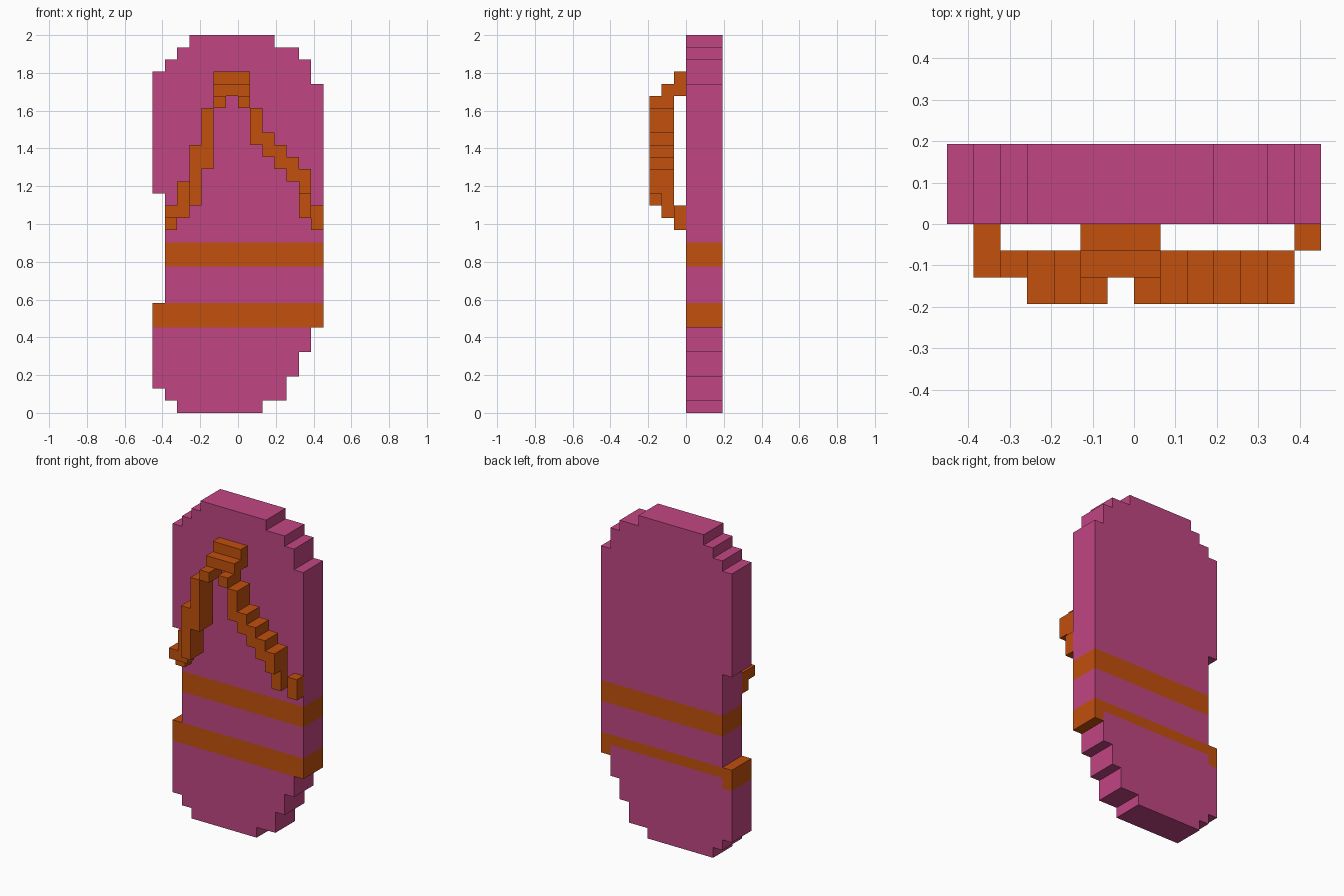
import bpy, bmesh

if "Cube" in bpy.data.objects:
    bpy.data.objects.remove(bpy.data.objects["Cube"], do_unlink=True)

U = 2 / 31                      # one block
W, D = 14, 6                    # blocks across and deep


def material(name, color):
    m = bpy.data.materials.new(name)
    m.use_nodes = True
    m.diffuse_color = color
    m.node_tree.nodes["Principled BSDF"].inputs["Base Color"].default_value = color
    return m


PINK = material("pink", (0.533, 0.061, 0.223, 1))
ORANGE = material("orange", (0.539, 0.080, 0.004, 1))


def block_object(name, cells, mats):
    """Skin a {(x, y, z): material index} block set with its outer faces only."""
    bm = bmesh.new()
    for cell, mat in cells.items():
        for axis in range(3):
            for side in (0, 1):
                near = list(cell)
                near[axis] += 2 * side - 1
                if tuple(near) in cells:
                    continue
                a, b = (axis + 1) % 3, (axis + 2) % 3
                corners = []
                for da, db in ((0, 0), (1, 0), (1, 1), (0, 1)):
                    p = list(cell)
                    p[axis] += side
                    p[a] += da
                    p[b] += db
                    corners.append(bm.verts.new(((p[0] - W / 2) * U,
                                                 (p[1] - D / 2) * U, p[2] * U)))
                if not side:
                    corners.reverse()
                bm.faces.new(corners).material_index = mat
    bmesh.ops.remove_doubles(bm, verts=bm.verts, dist=1e-4)
    # Merge the blocks into large flat faces of one colour
    bmesh.ops.dissolve_limit(bm, angle_limit=0.01, verts=bm.verts, edges=bm.edges,
                             delimit={'MATERIAL'})
    mesh = bpy.data.meshes.new(name)
    bm.to_mesh(mesh)
    bm.free()
    for m in mats:
        mesh.materials.append(m)
    obj = bpy.data.objects.new(name, mesh)
    bpy.context.collection.objects.link(obj)
    return obj


# Sole outline: (bottom row, top row, left column, right column)
OUTLINE = [(0, 1, 2, 9), (1, 2, 1, 11), (2, 3, 0, 11), (3, 5, 0, 12),
           (5, 7, 0, 13), (7, 9, 0, 14), (9, 18, 1, 14), (18, 27, 0, 14),
           (27, 28, 0, 13), (28, 29, 1, 13), (29, 30, 2, 12), (30, 31, 3, 10)]


def sole_colour(x, y, z):
    # Two bands; the lower one is thinner across the back
    if z == 7 and y == 5 and 1 <= x <= 12:
        return 0
    return 1 if z in (7, 8, 12, 13) else 0


sole = {(x, y, z): sole_colour(x, y, z)
        for z0, z1, x0, x1 in OUTLINE
        for z in range(z0, z1) for x in range(x0, x1) for y in range(3, 6)}
block_object("sole", sole, [PINK, ORANGE])

# Strap pieces: (x0, x1, y0, y1, z0, z1) in blocks
STRAP = {
    "toe_post": [(5, 8, 2, 3, 26, 28), (5, 8, 1, 2, 26, 27),
                 (5, 6, 0, 2, 25, 26), (7, 8, 0, 2, 25, 26)],
    "right_strap": [(4, 5, 0, 2, 20, 25), (3, 4, 0, 2, 17, 22), (2, 3, 1, 2, 16, 19),
                    (1, 2, 1, 2, 16, 17), (1, 2, 2, 3, 15, 17)],
    "left_strap": [(8, 9, 0, 2, 22, 25), (9, 10, 0, 2, 21, 23), (10, 11, 0, 2, 20, 22),
                   (11, 12, 0, 2, 19, 21), (12, 13, 0, 1, 18, 20),
                   (12, 13, 1, 2, 16, 20), (13, 14, 2, 3, 15, 17)],
}
for name, boxes in STRAP.items():
    cells = {(x, y, z): 0 for x0, x1, y0, y1, z0, z1 in boxes
             for x in range(x0, x1) for y in range(y0, y1) for z in range(z0, z1)}
    block_object(name, cells, [ORANGE])
